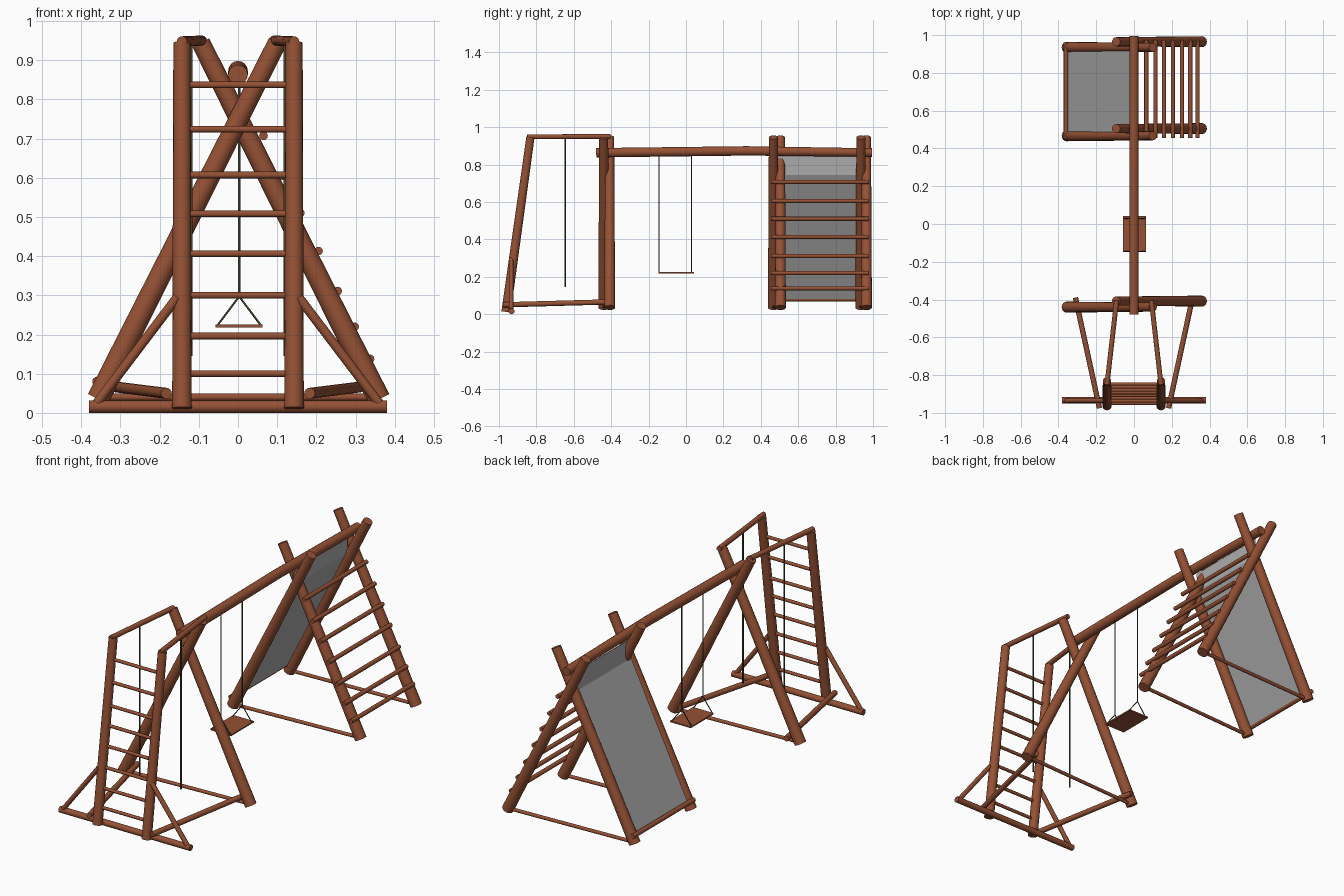
import bpy, bmesh
from mathutils import Vector, Matrix

if "Cube" in bpy.data.objects:
    bpy.data.objects.remove(bpy.data.objects["Cube"])


def material(name, rgb):
    m = bpy.data.materials.new(name)
    m.diffuse_color = (*rgb, 1)
    m.use_nodes = True
    m.node_tree.nodes["Principled BSDF"].inputs["Base Color"].default_value = m.diffuse_color
    return m


WOOD = material("reddish brown wood", (0.30, 0.083, 0.035))
ROPE = material("dark olive rope", (0.06, 0.065, 0.03))
GREY = material("grey board", (0.42, 0.42, 0.42))


def finish(bm, name, mat):
    bmesh.ops.recalc_face_normals(bm, faces=bm.faces)
    me = bpy.data.meshes.new(name)
    bm.to_mesh(me)
    bm.free()
    me.materials.append(mat)
    ob = bpy.data.objects.new(name, me)
    bpy.context.collection.objects.link(ob)
    return ob


def pole(name, a, b, r1, r2=None, mat=WOOD, sides=16):
    """Round pole from a to b, smooth sides and flat ends."""
    a, b = Vector(a), Vector(b)
    d = b - a
    bm = bmesh.new()
    rot = d.to_track_quat('Z', 'Y').to_matrix().to_4x4()
    bmesh.ops.create_cone(bm, cap_ends=True, segments=sides, radius1=r1,
                          radius2=r1 if r2 is None else r2, depth=d.length,
                          matrix=Matrix.Translation((a + b) / 2) @ rot)
    for f in bm.faces:
        f.smooth = len(f.verts) == 4
    for e in bm.edges:
        e.smooth = all(f.smooth for f in e.link_faces)
    return finish(bm, name, mat)


def strip(name, profile, y0, y1, mat):
    """Closed x-z profile extruded along y."""
    bm = bmesh.new()
    face = bm.faces.new([bm.verts.new((x, y0, z)) for x, z in profile])
    ext = bmesh.ops.extrude_face_region(bm, geom=[face])["geom"]
    bmesh.ops.translate(bm, vec=(0, y1 - y0, 0),
                        verts=[v for v in ext if isinstance(v, bmesh.types.BMVert)])
    return finish(bm, name, mat)


# Three crossed-leg frames with ground ties
for label, yl, yr in (("front", -0.44, -0.408), ("middle", 0.467, 0.505), ("back", 0.935, 0.965)):
    pole(label + "_left_leg", (-0.357, yl, 0.035), (0.10, yl, 0.945), 0.029, 0.024)
    pole(label + "_right_leg", (0.36, yr, 0.035), (-0.095, yr, 0.945), 0.029, 0.024)
    pole(label + "_ground_tie", (-0.35, yl, 0.04), (0.35, yr, 0.04), 0.009)

# Slightly crooked top beam in two lengths
pole("beam_front", (0, -0.48, 0.863), (0, 0.33, 0.873), 0.025)
pole("beam_back", (0, 0.32, 0.873), (0, 0.995, 0.864), 0.025, 0.023)

# Ladder tower posts, top rails, ground rails and braces
FOOT, HEAD = Vector((0, -0.962, 0.012)), Vector((0, -0.832, 0.945))
for side, s in (("left", -1), ("right", 1)):
    dx = Vector((s * 0.143, 0, 0))
    pole(side + "_ladder_post", FOOT + dx, HEAD + dx, 0.025, 0.022)
    pole(side + "_top_rail", (s * 0.143, -0.85, 0.948), (s * 0.092, -0.405, 0.95), 0.013)
    pole(side + "_ground_rail", (s * 0.183, -0.975, 0.05), (s * 0.31, -0.39, 0.066), 0.014)
    pole(side + "_brace", (s * 0.36, -0.935, 0.025), (s * 0.155, -0.935, 0.295), 0.012)
    # Hanging climbing rope
    pole(side + "_climbing_rope", (s * 0.12, -0.645, 0.95), (s * 0.12, -0.645, 0.145),
         0.004, mat=ROPE, sides=8)
pole("ladder_ground_bar", (-0.38, -0.933, 0.016), (0.38, -0.933, 0.016), 0.016)

# Ladder rungs between the posts
for i, z in enumerate((0.10, 0.196, 0.30, 0.406, 0.508, 0.607, 0.724, 0.837)):
    y = FOOT.lerp(HEAD, (z - FOOT.z) / (HEAD.z - FOOT.z)).y
    pole(f"ladder_rung_{i + 1}", (-0.13, y, z), (0.13, y, z), 0.0085, sides=12)

# Climbing rungs lying on the right legs of the far frames
for i, z in enumerate((0.138, 0.22, 0.311, 0.413, 0.51, 0.605, 0.707)):
    x = 0.403 - 0.478 * z
    pole(f"climbing_rung_{i + 1}", (x, 0.455, z), (x, 0.975, z), 0.011, sides=12)

# Climbing board between the left legs, bent upright near the beam
T = 0.004
path = [(-0.356, 0.072), (-0.02, 0.745), (-0.016, 0.845)]
strip("climbing_board", path + [(x + T, z) for x, z in reversed(path)], 0.475, 0.93, GREY)
pole("board_foot_bar", (-0.36, 0.45, 0.08), (-0.36, 0.96, 0.08), 0.012)

# Swing ropes and seat
for label, y in (("front", -0.145), ("back", 0.03)):
    pole(label + "_swing_rope", (0.003, y, 0.86), (0.003, y, 0.295), 0.003, mat=ROPE, sides=8)
    for side, s in (("left", -1), ("right", 1)):
        pole(f"{label}_{side}_seat_rope", (0.003, y, 0.297), (0.003 + s * 0.055, y, 0.224),
             0.0025, mat=ROPE, sides=8)
strip("swing_seat", [(-0.057, 0.218), (0.063, 0.218), (0.063, 0.225), (-0.057, 0.225)],
      -0.148, 0.042, WOOD)
